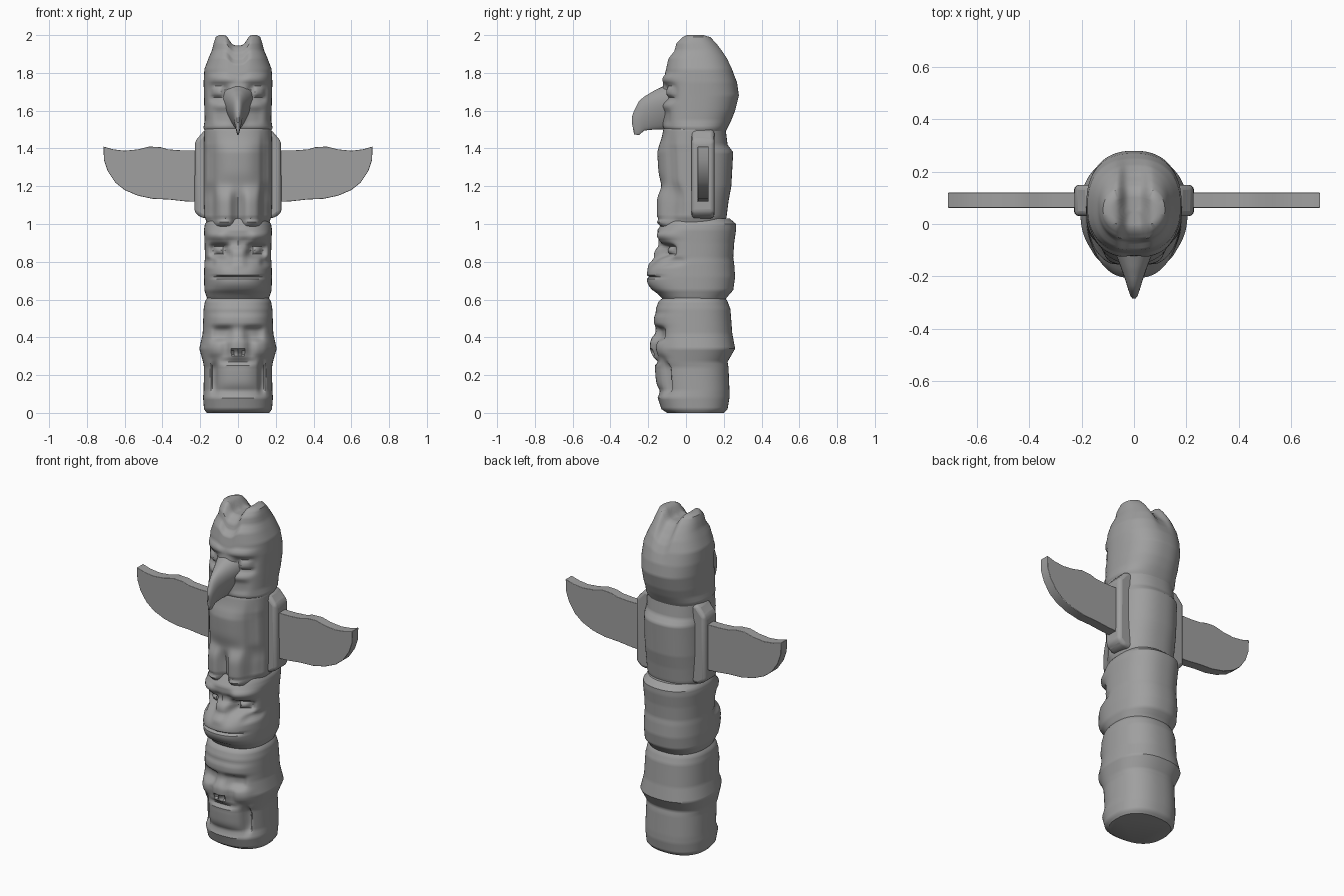
import bpy, bmesh
from math import sin, cos, pi, exp, copysign

cube = bpy.data.objects.get("Cube")
if cube:
    bpy.data.objects.remove(cube, do_unlink=True)

grey = bpy.data.materials.new("weathered grey")
grey.use_nodes = True
tone = (0.35, 0.35, 0.35, 1)
grey.diffuse_color = tone
grey.node_tree.nodes["Principled BSDF"].inputs["Base Color"].default_value = tone


def finish(name, bm, angle=0.7):
    """Turn a bmesh into a smooth-shaded grey object."""
    bmesh.ops.recalc_face_normals(bm, faces=bm.faces)
    mesh = bpy.data.meshes.new(name)
    bm.to_mesh(mesh)
    bm.free()
    mesh.materials.append(grey)
    obj = bpy.data.objects.new(name, mesh)
    bpy.context.collection.objects.link(obj)
    bpy.ops.object.select_all(action="DESELECT")
    obj.select_set(True)
    bpy.context.view_layer.objects.active = obj
    bpy.ops.object.shade_smooth_by_angle(angle=angle)
    return obj


def loft(rings):
    """Skin a list of closed point rings and cap both ends."""
    bm = bmesh.new()
    loops = [[bm.verts.new(p) for p in ring] for ring in rings]
    count = len(loops[0])
    for low, high in zip(loops, loops[1:]):
        for i in range(count):
            j = (i + 1) % count
            bm.faces.new((low[i], low[j], high[j], high[i]))
    bm.faces.new(loops[0])
    bm.faces.new(loops[-1])
    return bm


def power(value, exponent):
    return copysign(abs(value) ** exponent, value)


def section(z, half_width, front, back, sides=96, squareness=0.84):
    """Rounded-square ring across the pole."""
    middle, depth = (front + back) / 2, (back - front) / 2
    angles = [2 * pi * i / sides for i in range(sides)]
    return [(half_width * power(cos(a), squareness),
             middle + depth * power(sin(a), squareness), z) for a in angles]


def resample(profile, step):
    """Fill in evenly spaced rows between the profile rows."""
    rows = []
    for a, b in zip(profile, profile[1:]):
        steps = max(1, round((b[0] - a[0]) / step))
        rows += [[p + (q - p) * k / steps for p, q in zip(a, b)] for k in range(steps)]
    return rows + [profile[-1]]


def carve(bm, marks):
    """Push the front in (negative) or out (positive) with soft mirrored strokes."""
    for v in bm.verts:
        facing = min(1, max(0, (0.04 - v.co.y) / 0.08))
        push = 0
        for x, z, wide, tall, amount in marks:
            across, up = (abs(v.co.x) - x) / wide, (v.co.z - z) / tall
            push += amount * exp(-across ** 4 - up ** 4)
        v.co.y -= push * facing


def build_figure(name, profile, marks, groove=False):
    rings = [section(*row) for row in resample(profile, 0.01)]
    if groove:
        # Flat crown made of shrinking rings, then a trough between the tufts
        z, w, front, back = profile[-1]
        mid = (front + back) / 2
        for s in (0.85, 0.7, 0.55, 0.4, 0.25, 0.1):
            rings.append(section(z, w * s, mid + (front - mid) * s, mid + (back - mid) * s))
    bm = loft(rings)
    carve(bm, marks)
    if groove:
        for v in bm.verts:
            height = min(1, max(0, (v.co.z - 1.75) / 0.2))
            v.co.z -= 0.055 * height * exp(-(v.co.x / 0.05) ** 4)
    return finish(name, bm)


# Lower figure: base, muzzle held between two paws, broad cheeks, heavy brow
# Profile rows are height, half width, front, back
build_figure("lower_figure", [
    (0, .165, -.1, .2), (.02, .18, -.13, .22), (.08, .185, -.15, .23),
    (.12, .182, -.13, .23), (.24, .18, -.14, .225), (.27, .185, -.15, .22),
    (.34, .205, -.16, .26), (.42, .187, -.16, .245), (.55, .182, -.16, .235),
    (.59, .175, -.145, .22), (.62, .155, -.11, .2)],
    [(0, .2, .11, .08, .025), (.125, .19, .016, .08, -.03),
     (0, .35, .05, .06, .03), (.08, .42, .05, .035, -.03),
     (.12, .34, .04, .04, .015), (.02, .32, .014, .015, -.03),
     (0, .27, .09, .012, -.015), (.06, .49, .1, .03, .01)])

# Middle figure: wide lipped mouth, sunken eyes, slanted brow
build_figure("middle_figure", [
    (.58, .15, -.1, .2), (.61, .165, -.13, .215), (.65, .178, -.165, .25),
    (.72, .18, -.175, .26), (.79, .178, -.165, .255), (.82, .175, -.15, .25),
    (.9, .177, -.15, .255), (.97, .18, -.15, .265), (1.0, .175, -.13, .265),
    (1.03, .155, -.11, .23)],
    [(0, .72, .15, .07, .035), (.06, .72, .08, .008, -.02),
     (.1, .86, .05, .035, -.06), (.1, .86, .022, .016, .025),
     (.03, .9, .03, .025, -.015), (.12, .94, .06, .02, .02),
     (0, .82, .04, .05, .02), (.15, .8, .03, .02, -.03)])

# Bird torso: rounded breast, two legs and feet
build_figure("bird_body", [
    (.98, .155, -.1, .2), (1.04, .178, -.13, .215), (1.12, .18, -.13, .225),
    (1.2, .18, -.13, .24), (1.38, .18, -.14, .25), (1.42, .18, -.135, .22),
    (1.5, .178, -.12, .21), (1.55, .16, -.1, .2)],
    [(.075, 1.08, .045, .1, .03), (0, 1.07, .02, .09, -.02),
     (.15, 1.1, .03, .1, -.025), (.08, 1.0, .05, .02, .025),
     (0, 1.33, .1, .1, .012), (.14, 1.3, .02, .16, -.012)])

# Bird head: brow, round eyes, two ear tufts
build_figure("bird_head", [
    (1.47, .165, -.09, .2), (1.51, .183, -.12, .22), (1.55, .176, -.13, .24),
    (1.6, .178, -.13, .26), (1.68, .18, -.13, .28), (1.75, .182, -.12, .27),
    (1.82, .178, -.11, .25), (1.88, .155, -.1, .225), (1.92, .138, -.07, .2),
    (1.96, .128, -.06, .17), (1.99, .118, -.03, .14), (2.0, .1, -.01, .11)],
    [(.1, 1.69, .05, .045, -.03), (.11, 1.7, .03, .025, .028),
     (.09, 1.77, .07, .02, .012), (.08, 1.57, .05, .04, -.015)], groove=True)

# Hooked beak: rows are depth, top, bottom, half width
beak_rings = []
for y, top, bottom, wide in resample([
        (-.285, 1.57, 1.53, .008), (-.275, 1.6, 1.475, .018), (-.25, 1.65, 1.47, .03),
        (-.22, 1.675, 1.495, .042), (-.17, 1.705, 1.5, .065), (-.08, 1.75, 1.5, .11)], .012):
    ring = []
    for i in range(32):
        a = 2 * pi * i / 32
        taper = 0.7 + 0.3 * sin(a)
        ring.append((wide * cos(a) * taper, y, (top + bottom) / 2 + (top - bottom) / 2 * sin(a)))
    beak_rings.append(ring)
finish("beak", loft(beak_rings))


def plate(name, outline, front, back, bevel, side):
    """Upright board cut to an outline on one side of the pole."""
    rings = [[(side * x, y, z) for x, z in outline] for y in (front, back)]
    obj = finish(name, loft(rings), 0.6)
    soft = obj.modifiers.new("soft edges", "BEVEL")
    soft.width, soft.segments = bevel, 3
    return obj


wing_outline = [(.15, 1.39), (.3, 1.39), (.37, 1.395), (.41, 1.407), (.47, 1.41),
                (.53, 1.395), (.6, 1.388), (.66, 1.395), (.712, 1.41), (.71, 1.34),
                (.69, 1.28), (.65, 1.22), (.6, 1.18), (.53, 1.15), (.45, 1.133),
                (.37, 1.13), (.28, 1.12), (.15, 1.115)]
shoulder_outline = [(.1, 1.5), (.175, 1.5), (.2, 1.47), (.228, 1.44), (.23, 1.06),
                    (.19, 1.03), (.1, 1.03)]

# Wings and the shoulder blocks they spring from
for word, side in (("left", 1), ("right", -1)):
    plate(word + "_wing", wing_outline, .062, .12, .003, side)
    plate(word + "_shoulder", shoulder_outline, .03, .15, .02, side)
